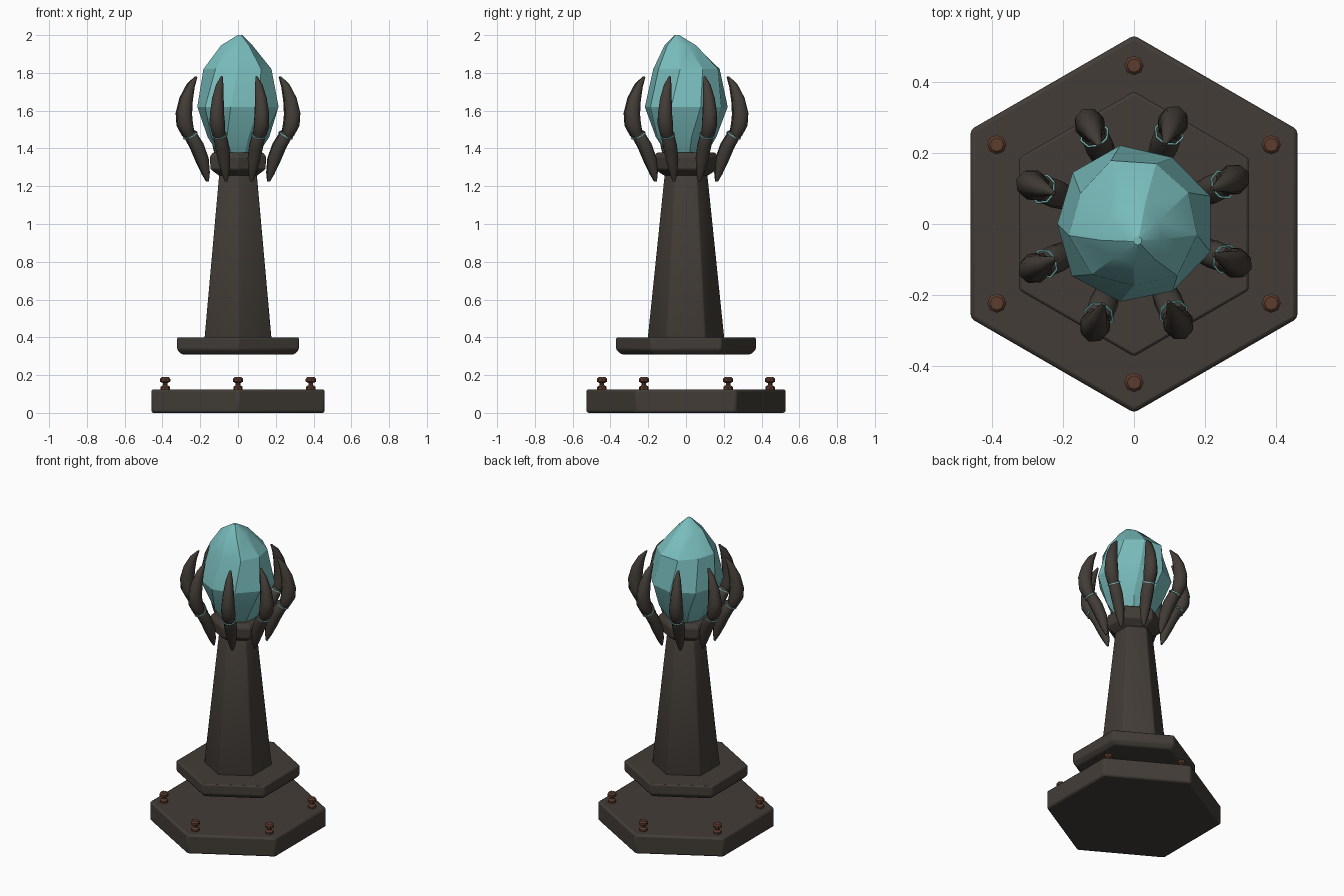
import bpy, math
from mathutils import Vector

if "Cube" in bpy.data.objects:
    bpy.data.objects.remove(bpy.data.objects["Cube"])


def material(name, rgb):
    m = bpy.data.materials.new(name)
    m.diffuse_color = (*rgb, 1)
    m.use_nodes = True
    m.node_tree.nodes["Principled BSDF"].inputs["Base Color"].default_value = m.diffuse_color
    return m


DARK = material("dark_stone", (0.055, 0.046, 0.038))
TEAL = material("teal_crystal", (0.19, 0.50, 0.50))
RUST = material("rusty_bolt", (0.11, 0.045, 0.027))


def loft(name, rings, mat, bevel=0, angle=35):
    """Skin a list of equal-sized rings and cap both ends."""
    n = len(rings[0])
    verts = [v for r in rings for v in r]
    faces = [tuple(range(n))[::-1],
             tuple(range((len(rings) - 1) * n, len(rings) * n))]
    for k in range(len(rings) - 1):
        for i in range(n):
            j = (i + 1) % n
            faces.append((k * n + i, k * n + j, (k + 1) * n + j, (k + 1) * n + i))
    me = bpy.data.meshes.new(name)
    me.from_pydata(verts, [], faces)
    me.materials.append(mat)
    ob = bpy.data.objects.new(name, me)
    bpy.context.collection.objects.link(ob)
    bpy.ops.object.select_all(action='DESELECT')
    bpy.context.view_layer.objects.active = ob
    ob.select_set(True)
    bpy.ops.object.shade_smooth_by_angle(angle=math.radians(angle))
    if bevel:
        b = ob.modifiers.new("bevel", 'BEVEL')
        b.width, b.segments = bevel, 2
        b.limit_method = 'ANGLE'
    return ob


def ring(r, z, n=6, turn=90, x=0, y=0, wobble=0):
    out = []
    for i in range(n):
        a = math.radians(turn + 360 * i / n)
        q = r * (1 + wobble * math.sin(i * 2.3 + z * 9))
        out.append(Vector((x + q * math.cos(a), y + q * math.sin(a), z)))
    return out


def lathe(name, profile, mat, n=6, bevel=0, angle=35, x=0, y=0):
    return loft(name, [ring(r, z, n, 90, x, y) for r, z in profile], mat, bevel, angle)


# stepped hexagonal plates, column and collar
lathe("base_plate", [(0.53, 0), (0.53, 0.125)], DARK, bevel=0.012)
lathe("upper_plate", [(0.345, 0.31), (0.372, 0.335), (0.372, 0.40)], DARK, bevel=0.008)
lathe("column", [(0.206, 0.38), (0.112, 1.29)], DARK, bevel=0.008, angle=75)
lathe("collar", [(0.115, 1.255), (0.168, 1.29), (0.172, 1.355), (0.155, 1.378)],
      DARK, bevel=0.006)

# bolts on the base plate
for k in range(6):
    a = math.radians(90 + 60 * k)
    lathe(f"bolt_{k}", [(0.025, 0.115), (0.025, 0.138), (0.012, 0.147), (0.012, 0.158),
                        (0.027, 0.165), (0.027, 0.18), (0.019, 0.189)],
          RUST, n=8, x=0.445 * math.cos(a), y=0.445 * math.sin(a))

# faceted crystal with an off-centre tip
loft("crystal", [ring(0.10, 1.36, 9, 10),
                 ring(0.165, 1.46, 9, 10, wobble=0.03),
                 ring(0.222, 1.62, 9, 20, wobble=0.03),
                 ring(0.182, 1.82, 9, 30, wobble=0.05),
                 ring(0.085, 1.945, 9, 30, y=-0.03, wobble=0.08),
                 ring(0.012, 2.0, 9, 30, x=0.01, y=-0.047)], TEAL, angle=22)


def sweep(name, path, turn, mat):
    """Horn in a radial plane; path rows are (radius, height, depth, width)."""
    a = math.radians(turn)
    out, side = Vector((math.cos(a), math.sin(a), 0)), Vector((-math.sin(a), math.cos(a), 0))
    rings = []
    for i, (r, z, d, w) in enumerate(path):
        p, q = path[max(i - 1, 0)], path[min(i + 1, len(path) - 1)]
        t = (out * (q[0] - p[0]) + Vector((0, 0, q[1] - p[1]))).normalized()
        normal = side.cross(t)
        c = out * r + Vector((0, 0, z))
        rings.append([c + normal * d * math.cos(b) + side * w * math.sin(b)
                      for b in (math.tau * s / 8 for s in range(8))])
    loft(name, rings, mat, angle=50)


LOWER = [(0.175, 1.225, 0.006, 0.008), (0.185, 1.27, 0.022, 0.022),
         (0.205, 1.34, 0.036, 0.035), (0.235, 1.41, 0.038, 0.04),
         (0.275, 1.475, 0.034, 0.038), (0.288, 1.497, 0.02, 0.025)]
UPPER = [(0.272, 1.44, 0.015, 0.02), (0.287, 1.48, 0.034, 0.038),
         (0.306, 1.53, 0.044, 0.044), (0.310, 1.585, 0.044, 0.04),
         (0.297, 1.66, 0.036, 0.033), (0.272, 1.73, 0.022, 0.022),
         (0.240, 1.78, 0.005, 0.006)]
SEAM = [(0.272, 1.467, 0.041, 0.043), (0.275, 1.472, 0.041, 0.043)]

# eight two-part claws with a thin glowing seam
for k in range(8):
    turn = 24 + 45 * k
    sweep(f"lower_claw_{k}", LOWER, turn, DARK)
    sweep(f"upper_claw_{k}", UPPER, turn, DARK)
    sweep(f"claw_seam_{k}", SEAM, turn, TEAL)
